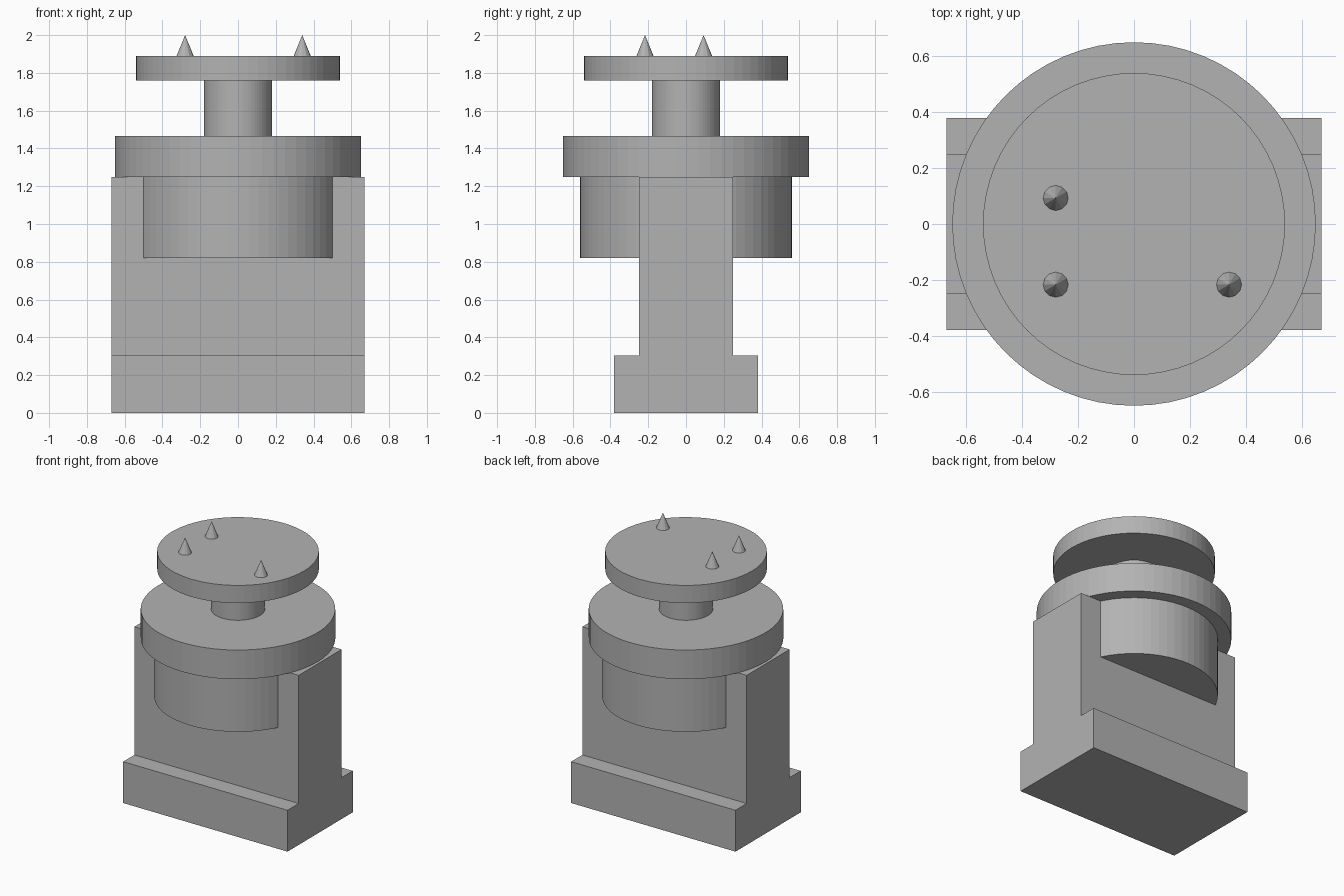
import bpy
import bmesh
from mathutils import Matrix

cube = bpy.data.objects.get("Cube")
if cube:
    bpy.data.objects.remove(cube, do_unlink=True)

# Single plain grey
grey = bpy.data.materials.new("plain grey")
grey.use_nodes = True
colour = (0.45, 0.45, 0.45, 1)
grey.diffuse_color = colour
grey.node_tree.nodes["Principled BSDF"].inputs["Base Color"].default_value = colour


def finish(name, bm):
    mesh = bpy.data.meshes.new(name)
    bm.to_mesh(mesh)
    bm.free()
    mesh.materials.append(grey)
    obj = bpy.data.objects.new(name, mesh)
    bpy.context.collection.objects.link(obj)
    return obj


def turned(name, r_bottom, r_top, z0, z1, x=0, y=0, sides=64):
    """Upright cylinder or cone between two heights."""
    bm = bmesh.new()
    bmesh.ops.create_cone(bm, cap_ends=True, segments=sides, radius1=r_bottom,
                          radius2=r_top, depth=z1 - z0,
                          matrix=Matrix.Translation((x, y, (z0 + z1) / 2)))
    return finish(name, bm)


# Pedestal: inverted T profile extruded along x
HALF_LENGTH, FOOT, WALL = 0.67, 0.38, 0.25
STEP, WALL_TOP = 0.305, 1.25
half = [(FOOT, 0), (FOOT, STEP), (WALL, STEP), (WALL, WALL_TOP)]
profile = half + [(-y, z) for y, z in reversed(half)]
bm = bmesh.new()
face = bm.faces.new([bm.verts.new((-HALF_LENGTH, y, z)) for y, z in profile])
result = bmesh.ops.extrude_face_region(bm, geom=[face])
moved = [v for v in result["geom"] if isinstance(v, bmesh.types.BMVert)]
bmesh.ops.translate(bm, verts=moved, vec=(2 * HALF_LENGTH, 0, 0))
bmesh.ops.recalc_face_normals(bm, faces=bm.faces)
finish("pedestal", bm)

# Stacked round parts
turned("drum", 0.56, 0.56, 0.82, WALL_TOP)
turned("collar", 0.65, 0.65, WALL_TOP, 1.465)
turned("neck", 0.18, 0.18, 1.465, 1.76)
turned("top_plate", 0.54, 0.54, 1.76, 1.89)

# Three locating spikes on the plate
for i, (x, y) in enumerate([(-0.28, 0.093), (-0.28, -0.217), (0.34, -0.217)]):
    turned(f"spike_{i + 1}", 0.045, 0, 1.89, 2.0, x, y, sides=12)
